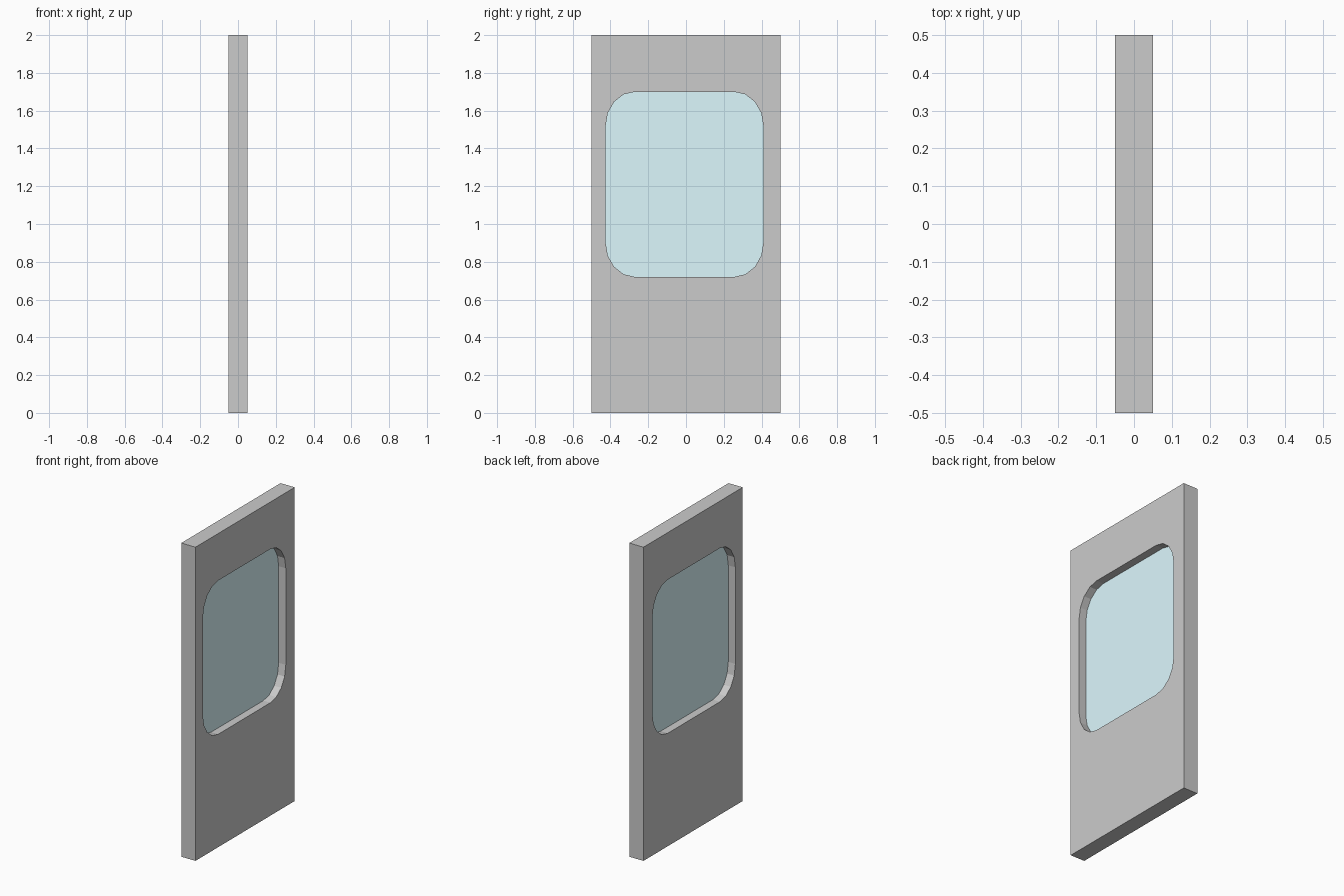
import bpy, bmesh, math

if "Cube" in bpy.data.objects:
    bpy.data.objects.remove(bpy.data.objects["Cube"])

# Window opening: centre, half sizes and corner radii in the y/z plane
CY, CZ, HY, HZ = -0.008, 1.21, 0.418, 0.49
RY, RZ, SEG = 0.155, 0.182, 4


def window_outline():
    pts = []
    for q, (sy, sz) in enumerate([(1, 1), (-1, 1), (-1, -1), (1, -1)]):
        for i in range(SEG + 1):
            a = (q + i / SEG) * math.pi / 2
            pts.append((CY + sy * (HY - RY) + RY * math.cos(a),
                        CZ + sz * (HZ - RZ) + RZ * math.sin(a)))
    return pts


def panel(name, outline, x0, depth=0):
    """Flat y/z outline at x0, optionally extruded along +x."""
    bm = bmesh.new()
    face = bm.faces.new([bm.verts.new((x0, y, z)) for y, z in outline])
    if depth:
        ext = bmesh.ops.extrude_face_region(bm, geom=[face], use_keep_orig=True)
        verts = [v for v in ext["geom"] if isinstance(v, bmesh.types.BMVert)]
        bmesh.ops.translate(bm, verts=verts, vec=(depth, 0, 0))
        bmesh.ops.recalc_face_normals(bm, faces=bm.faces)
    mesh = bpy.data.meshes.new(name)
    bm.to_mesh(mesh)
    bm.free()
    obj = bpy.data.objects.new(name, mesh)
    bpy.context.collection.objects.link(obj)
    return obj


# Door slab with the window cut through it
door = panel("door_panel", [(-.5, 0), (.5, 0), (.5, 2), (-.5, 2)], -0.05, 0.1)
cutter = panel("window_cutter", window_outline(), -0.2, 0.4)
cutter.hide_render = True
cutter.hide_viewport = True
cut = door.modifiers.new("window_opening", 'BOOLEAN')
cut.operation = 'DIFFERENCE'
cut.solver = 'EXACT'
cut.object = cutter

# Glass pane in the middle of the slab
glass = panel("window_glass", window_outline(), 0.0)
mat = bpy.data.materials.new("pale_blue_glass")
mat.diffuse_color = (0.72, 0.94, 0.99, 1)
mat.use_nodes = True
mat.node_tree.nodes["Principled BSDF"].inputs["Base Color"].default_value = mat.diffuse_color
glass.data.materials.append(mat)
